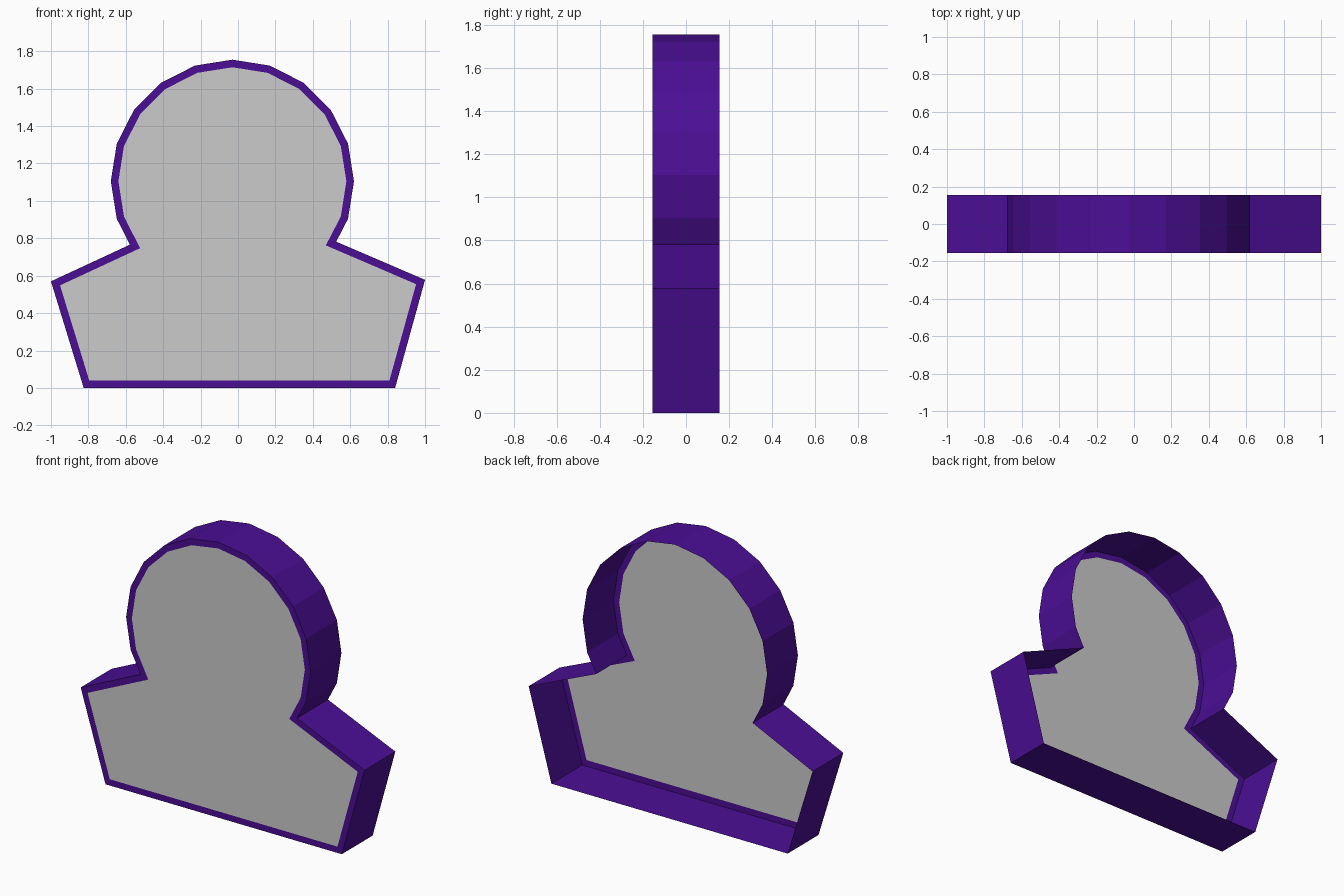
import bpy, bmesh
from math import sin, cos, radians

cube = bpy.data.objects.get("Cube")
if cube:
    bpy.data.objects.remove(cube, do_unlink=True)


def make_material(name, color):
    mat = bpy.data.materials.new(name)
    mat.use_nodes = True
    mat.diffuse_color = color
    mat.node_tree.nodes["Principled BSDF"].inputs["Base Color"].default_value = color
    return mat


purple = make_material("purple", (0.07, 0.0045, 0.3, 1))
grey = make_material("light_grey", (0.6, 0.6, 0.6, 1))

HALF_DEPTH = 0.155
RIM = 0.04
HEAD_X, HEAD_Z, HEAD_R = -0.03, 1.105, 0.65

# Outline: shoulders and base, then the faceted round head
outline = [(-0.578, 0.766), (-1, 0.57), (-0.825, 0), (0.84, 0), (1, 0.578), (0.525, 0.782)]
for step in range(6, -7, -1):
    a = radians(18 * step)
    outline.append((HEAD_X + HEAD_R * sin(a), HEAD_Z + HEAD_R * cos(a)))

bm = bmesh.new()
front = bm.faces.new([bm.verts.new((x, -HALF_DEPTH, z)) for x, z in outline])

# Outer wall, left open at the back
wall = bmesh.ops.extrude_edge_only(bm, edges=front.edges[:])
back_verts = [v for v in wall["geom"] if isinstance(v, bmesh.types.BMVert)]
bmesh.ops.translate(bm, verts=back_verts, vec=(0, 2 * HALF_DEPTH, 0))
bmesh.ops.recalc_face_normals(bm, faces=bm.faces[:])
front.normal_update()

# Narrow front rim around the grey panel
bmesh.ops.inset_individual(bm, faces=[front], thickness=RIM, use_even_offset=True)
front.material_index = 1

mesh = bpy.data.meshes.new("open_backed_casing")
bm.to_mesh(mesh)
bm.free()
mesh.materials.append(purple)
mesh.materials.append(grey)
casing = bpy.data.objects.new("open_backed_casing", mesh)
bpy.context.collection.objects.link(casing)
